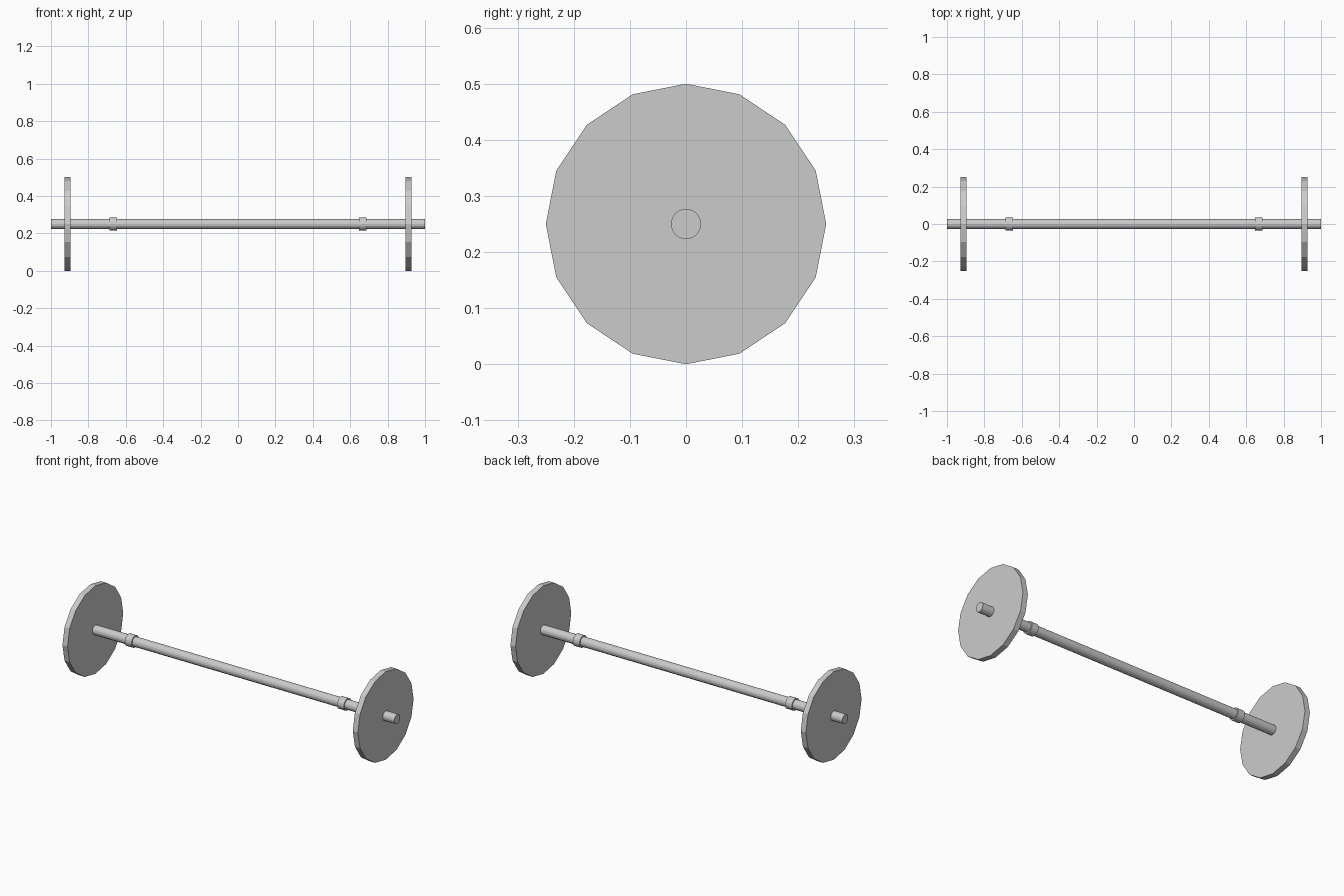
import bpy
from math import pi

if "Cube" in bpy.data.objects:
    bpy.data.objects.remove(bpy.data.objects["Cube"])

AXIS_Z = 0.25  # height of the bar's centre line


def rod(name, x, radius, length, sides=16):
    """Cylinder lying along the x axis, with a vertex at the top."""
    bpy.ops.mesh.primitive_cylinder_add(
        vertices=sides, radius=radius, depth=length,
        location=(x, 0, AXIS_Z), rotation=(0, pi / 2, 0))
    obj = bpy.context.object
    obj.name = name
    bpy.ops.object.transform_apply(location=False, rotation=True, scale=True)
    return obj


# Long bar
bar = rod("bar", 0, 0.027, 2.0)

# Weight plate and grip collar at each end
for side, s in (("left", -1), ("right", 1)):
    rod(side + "_plate", s * 0.912, 0.25, 0.032)
    rod(side + "_collar", s * 0.667, 0.034, 0.042)
